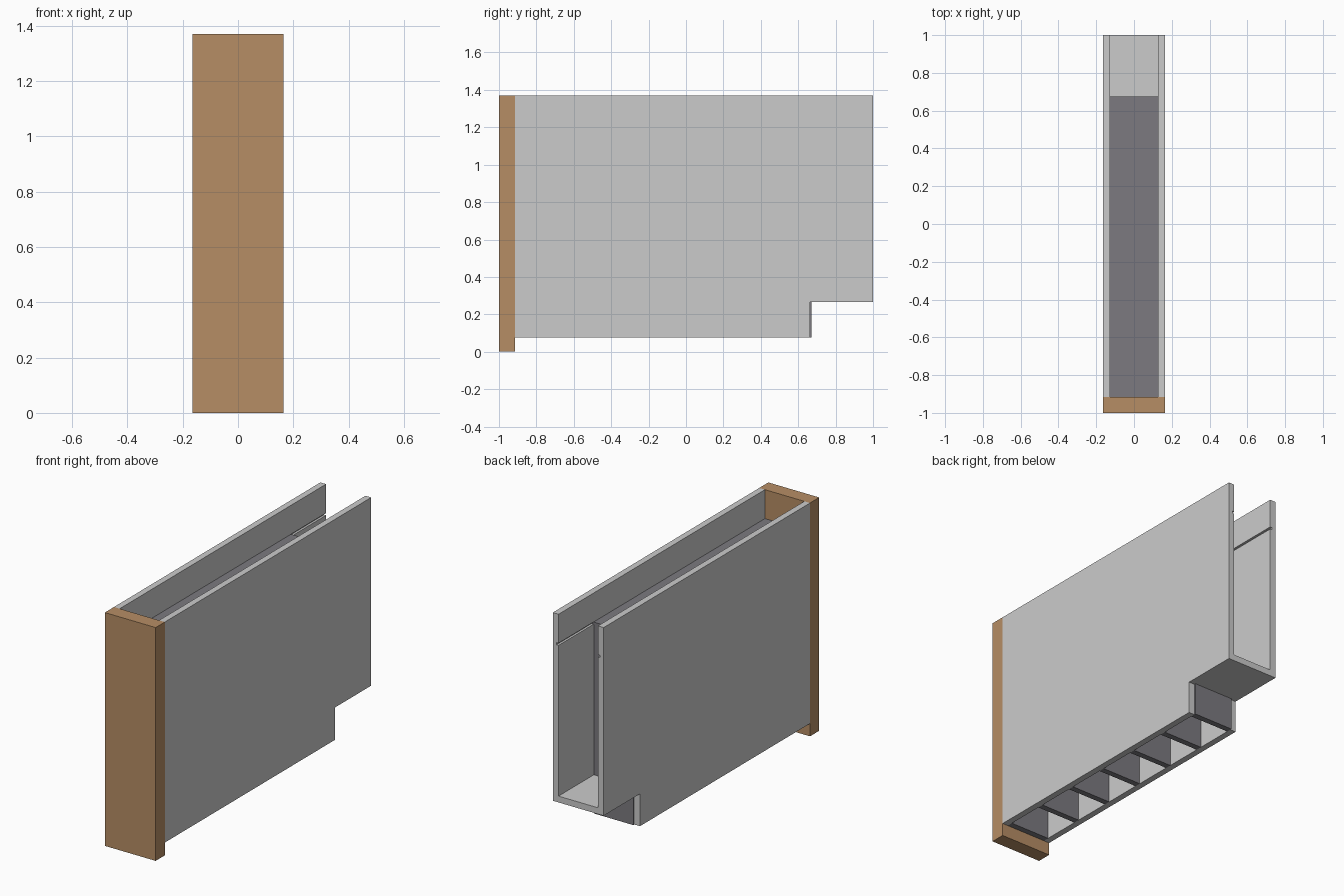
import bpy, bmesh

if "Cube" in bpy.data.objects:
    bpy.data.objects.remove(bpy.data.objects["Cube"])

HALF_W, T = 0.165, 0.037          # half width, board thickness
INNER = HALF_W - T
FRONT, BASE, TOP = -0.915, 0.075, 1.37
GROOVE_Z, GROOVE_H, GROOVE_D = 1.187, 0.013, 0.013


def material(name, rgb):
    m = bpy.data.materials.new(name)
    m.diffuse_color = (*rgb, 1)
    m.use_nodes = True
    m.node_tree.nodes["Principled BSDF"].inputs["Base Color"].default_value = m.diffuse_color
    return m


def extrude_yz(name, profile, x0, x1, mat=None):
    """Solid made from a profile in the side plane, extruded across x."""
    bm = bmesh.new()
    face = bm.faces.new([bm.verts.new((x0, y, z)) for y, z in profile])
    ext = bmesh.ops.extrude_face_region(bm, geom=[face])
    verts = [g for g in ext["geom"] if isinstance(g, bmesh.types.BMVert)]
    bmesh.ops.translate(bm, verts=verts, vec=(x1 - x0, 0, 0))
    bmesh.ops.recalc_face_normals(bm, faces=bm.faces)
    mesh = bpy.data.meshes.new(name)
    bm.to_mesh(mesh)
    bm.free()
    obj = bpy.data.objects.new(name, mesh)
    bpy.context.collection.objects.link(obj)
    if mat:
        mesh.materials.append(mat)
    return obj


def box(name, x, y, z, mat=None):
    profile = [(y[0], z[0]), (y[1], z[0]), (y[1], z[1]), (y[0], z[1])]
    return extrude_yz(name, profile, x[0], x[1], mat)


wood = material("wood", (0.47, 0.27, 0.13))
dark = material("dark_board", (0.20, 0.195, 0.215))

# Front panel
box("front_panel", (-HALF_W, HALF_W), (-1, FRONT), (0, TOP), wood)

# Side panels with a stepped rear corner and a lid groove on the inner face
side_profile = [(FRONT, BASE), (0.663, BASE), (0.663, 0.265),
                (1, 0.265), (1, TOP), (FRONT, TOP)]
groove_x = INNER + GROOVE_D
cutter = box("groove_cutter", (-groove_x, groove_x), (-0.95, 1.05),
             (GROOVE_Z, GROOVE_Z + GROOVE_H))
cutter.hide_render = True
for name, s in (("left_side", -1), ("right_side", 1)):
    side = extrude_yz(name, side_profile, s * INNER, s * HALF_W)
    mod = side.modifiers.new("groove", "BOOLEAN")
    mod.operation, mod.solver, mod.object = "DIFFERENCE", "EXACT", cutter
    bpy.context.view_layer.objects.active = side
    bpy.ops.object.modifier_apply(modifier=mod.name)
bpy.data.objects.remove(cutter)

# Rear floor above the step
box("rear_floor", (-INNER, INNER), (0.663, 1), (0.265, 0.265 + T))

# Evenly spaced dividers, open at the bottom
for i in range(7):
    y1 = -0.88 + i * (0.672 + 0.88) / 6
    box(f"divider_{i + 1}", (-INNER, INNER), (y1 - 0.035, y1), (BASE, GROOVE_Z), dark)

# Sliding lid resting in the grooves
box("lid", (-groove_x, groove_x), (FRONT, 0.675),
    (GROOVE_Z, GROOVE_Z + GROOVE_H), dark)
